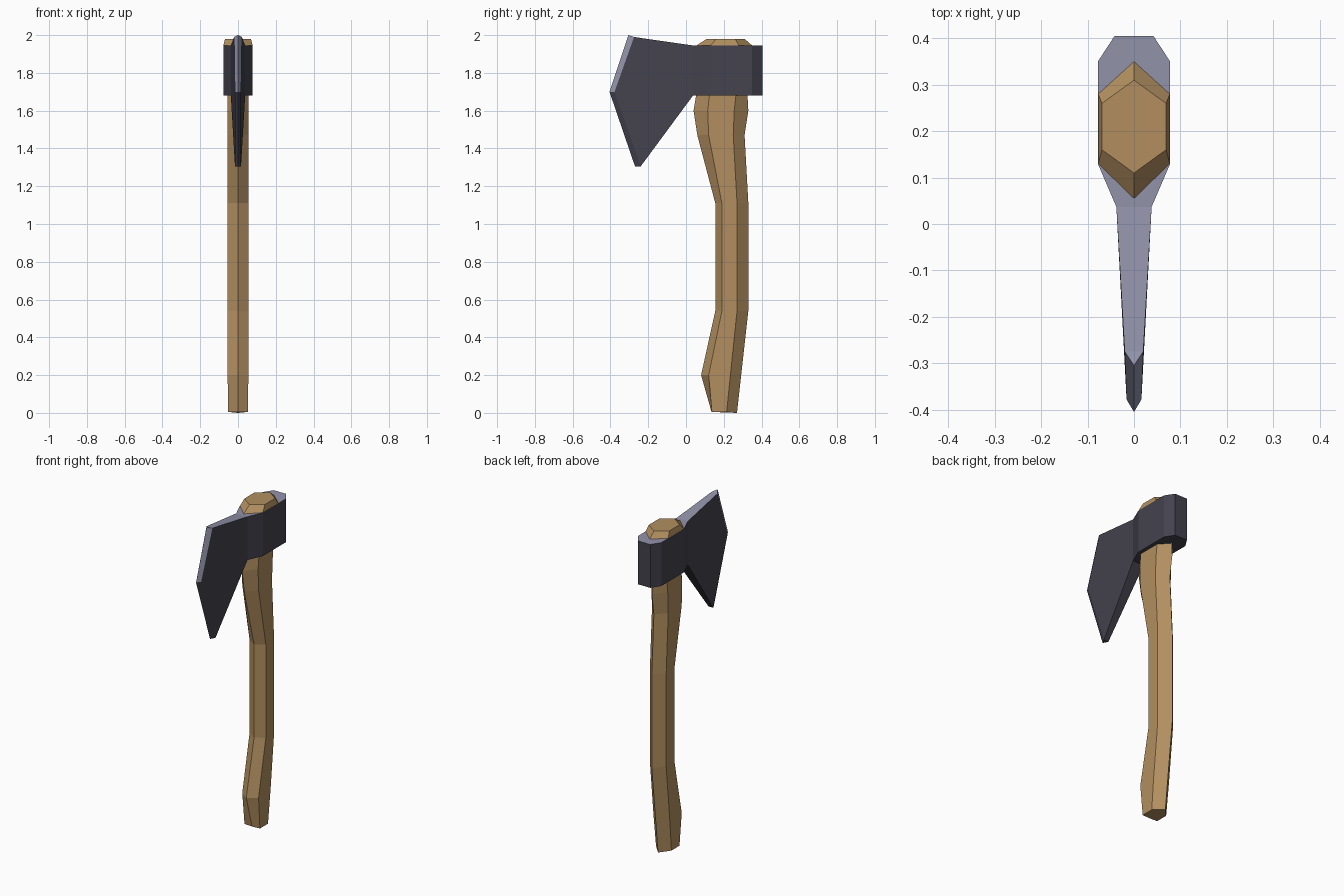
import bpy, bmesh

if "Cube" in bpy.data.objects:
    bpy.data.objects.remove(bpy.data.objects["Cube"])


def material(name, rgb):
    m = bpy.data.materials.new(name)
    m.diffuse_color = (*rgb, 1)
    m.use_nodes = True
    m.node_tree.nodes["Principled BSDF"].inputs["Base Color"].default_value = m.diffuse_color
    return m


def loft(name, rings, mats, rule=None):
    """Skin a list of equal-length closed rings and cap both ends."""
    bm = bmesh.new()
    loops = [[bm.verts.new(p) for p in ring] for ring in rings]
    n = len(loops[0])
    for a, b in zip(loops, loops[1:]):
        for i in range(n):
            j = (i + 1) % n
            bm.faces.new((a[i], a[j], b[j], b[i]))
    bm.faces.new(loops[0])
    bm.faces.new(loops[-1])
    bmesh.ops.remove_doubles(bm, verts=bm.verts, dist=1e-4)
    # drop the cap that folds flat along a sharp edge
    flat = [f for f in bm.faces if f.calc_area() < 1e-7]
    bmesh.ops.delete(bm, geom=flat, context='FACES')
    bmesh.ops.recalc_face_normals(bm, faces=bm.faces)
    bm.normal_update()
    if rule:
        for f in bm.faces:
            f.material_index = rule(f)
    me = bpy.data.meshes.new(name)
    bm.to_mesh(me)
    bm.free()
    for m in mats:
        me.materials.append(m)
    ob = bpy.data.objects.new(name, me)
    bpy.context.collection.objects.link(ob)
    return ob


wood = material("wood", (0.445, 0.275, 0.117))
dark_steel = material("dark steel", (0.058, 0.055, 0.075))
light_steel = material("light steel", (0.29, 0.29, 0.40))

# Handle: six-sided rings (z, half width, front point, front side, back side, back point)
sections = [
    (0.005, 0.052, 0.135, 0.137, 0.215, 0.27),
    (0.20, 0.055, 0.08, 0.12, 0.235, 0.292),
    (0.54, 0.055, 0.155, 0.19, 0.27, 0.33),
    (1.11, 0.055, 0.155, 0.19, 0.27, 0.33),
    (1.47, 0.055, 0.06, 0.12, 0.25, 0.31),
    (1.60, 0.055, 0.04, 0.115, 0.255, 0.33),
    (1.69, 0.055, 0.055, 0.125, 0.265, 0.325),
    (1.945, 0.077, 0.055, 0.13, 0.28, 0.35),
    (1.98, 0.069, 0.11, 0.16, 0.26, 0.31),
]
loft("handle", [[(0, f, z), (w, a, z), (w, b, z), (0, k, z), (-w, b, z), (-w, a, z)]
                for z, w, f, a, b, k in sections], [wood])
bpy.data.objects["handle"].data.vertices[3].co.z = 0

# Axe head: stations from poll to edge, each with top, middle, bottom (half width, y, z)
def block(w, y):
    return [(w, y, 1.945), (w, y, 1.75), (w, y, 1.68)]


stations = [
    block(0.042, 0.405), block(0.078, 0.35), block(0.078, 0.13), block(0.038, 0.037),
    [(0.02, -0.275, 1.99), (0.016, -0.378, 1.70), (0.016, -0.24, 1.305)],
    [(0, -0.305, 2.0), (0, -0.405, 1.70), (0, -0.27, 1.305)],
]
rings = [s + [(-w, y, z) for w, y, z in reversed(s)] for s in stations]
loft("axe_head", rings, [dark_steel, light_steel],
     lambda f: 1 if f.normal.z > 0.08 else 0)
